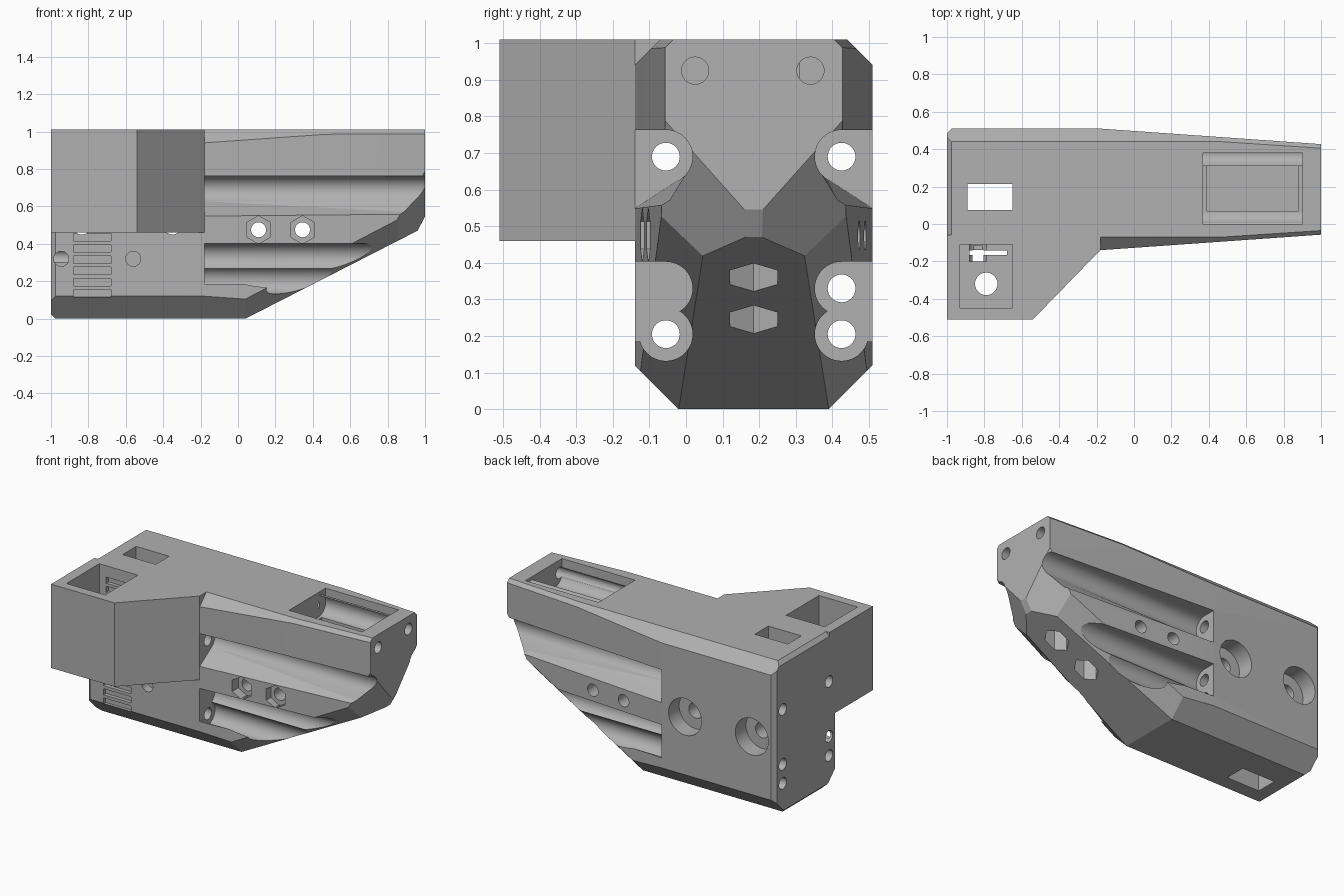
import bpy, bmesh, math
from mathutils import Vector, Matrix

if "Cube" in bpy.data.objects:
    bpy.data.objects.remove(bpy.data.objects["Cube"])

MID = 0.185   # y of the body's mirror plane
STEP = -0.18  # x where the tapered nose and the rod channels begin


def make(name, bm):
    bmesh.ops.recalc_face_normals(bm, faces=bm.faces)
    me = bpy.data.meshes.new(name)
    bm.to_mesh(me)
    bm.free()
    ob = bpy.data.objects.new(name, me)
    bpy.context.collection.objects.link(ob)
    return ob


def loft(name, ring_a, ring_b):
    bm = bmesh.new()
    a = [bm.verts.new(p) for p in ring_a]
    b = [bm.verts.new(p) for p in ring_b]
    n = len(a)
    for i in range(n):
        j = (i + 1) % n
        bm.faces.new((a[i], a[j], b[j], b[i]))
    bm.faces.new(a[::-1])
    bm.faces.new(b)
    bmesh.ops.triangulate(bm, faces=[f for f in bm.faces if len(f.verts) == 4])
    return make(name, bm)


def box(name, x, y, z):
    ring = [(x[0], y[0]), (x[1], y[0]), (x[1], y[1]), (x[0], y[1])]
    return loft(name, [(*p, z[0]) for p in ring], [(*p, z[1]) for p in ring])


def rod(name, start, axis, length, r, sides=48, turn=0.0):
    d = {"X": Vector((1, 0, 0)), "Y": Vector((0, 1, 0)), "Z": Vector((0, 0, 1))}[axis]
    bm = bmesh.new()
    m = (Matrix.Translation(Vector(start) + d * length / 2)
         @ d.to_track_quat("Z", "Y").to_matrix().to_4x4() @ Matrix.Rotation(turn, 4, "Z"))
    bmesh.ops.create_cone(bm, cap_ends=True, segments=sides, radius1=r, radius2=r,
                          depth=length, matrix=m)
    return make(name, bm)


def combine(target, tool, op="DIFFERENCE"):
    mod = target.modifiers.new("bool", "BOOLEAN")
    mod.operation, mod.object, mod.solver = op, tool, "EXACT"
    dg = bpy.context.evaluated_depsgraph_get()
    me = bpy.data.meshes.new_from_object(target.evaluated_get(dg))
    target.modifiers.clear()
    target.data = me
    bpy.data.objects.remove(tool)


def slice_off(bm, co, no):
    geom = bm.verts[:] + bm.edges[:] + bm.faces[:]
    cut = bmesh.ops.bisect_plane(bm, geom=geom, dist=1e-5, plane_co=co,
                                 plane_no=Vector(no).normalized(), clear_outer=True)
    edges = [e for e in cut["geom_cut"] if isinstance(e, bmesh.types.BMEdge)]
    if edges:
        bmesh.ops.holes_fill(bm, edges=[e for e in edges if e.is_boundary])


def through(a, b, c, inside=Vector((0, MID, 0.5))):
    a, b, c = Vector(a), Vector(b), Vector(c)
    n = (b - a).cross(c - a)
    return a, (n if n.dot(inside - a) < 0 else -n)


# Faceted body: a block sliced by planes, most of them on both sides
bm = bmesh.new()
bmesh.ops.create_cube(bm, size=1, matrix=Matrix.Translation((0, MID, 0.505))
                      @ Matrix.Diagonal((2, 0.65, 1.01, 1)))
sides = [
    through((STEP, 0.51, 0), (STEP, 0.51, 1), (1, 0.427, 1)),           # side taper
    ((0, 0.51, 0.94), (0, 1, 1)),                                       # top chamfer
    through((0.47, 0.44, 1.01), (1, 0.405, 1.01), (1, 0.427, 0.988)),   # nose top chamfer
    ((0, 0.51, 0.12), (0, 1, -1)),                                      # bottom chamfer
    through((0.04, 0.39, 0), (0.86, 0.325, 0.42), (0.58, 0.47, 0.40)),  # slope chamfer
    through((1, 0.42, 0.78), (1, 0.21, 0.545), (0.86, 0.325, 0.42)),    # nose facet
    ((-0.975, 0.51, 0), (-1, 1, 0)),                                    # rear corner
]
for co, no in sides:
    slice_off(bm, co, no)
    slice_off(bm, (co[0], 2 * MID - co[1], co[2]), (no[0], -no[1], no[2]))
slice_off(bm, (0.04, 0, 0), (0.47, 0, -0.92))
slice_off(bm, (1, 0, 0.545), (0.075, 0, -0.04))
slice_off(bm, (-0.975, 0, 0), (-1, 0, -1))
slice_off(bm, (-0.975, 0, 1.01), (-1, 0, 1))
body = make("housing", bm)

# Side box with an angled cheek
plan = [(-1, -0.51), (-0.54, -0.51), (STEP, -0.14), (STEP, -0.06), (-1, -0.06)]
combine(body, loft("side_box", [(*p, 0.46) for p in plan], [(*p, 1.01) for p in plan]), "UNION")

# Rod channels on both sides of the nose, with bores running to the rear
for side in (-1, 1):
    def at(y):
        return y if side < 0 else 2 * MID - y

    yc = at(-0.055)
    for z in (0.69, 0.33, 0.205):
        combine(body, rod("channel", (STEP, yc, z), "X", 1.3, 0.073))
        blind = side < 0 and z == 0.33
        combine(body, rod("bore", (-1.1, yc, z), "X", 0.25 if blind else 1.1, 0.038, 32))

    def opening(x, edge_y, edge_z, tan_y, tan_z):
        pts = [(-0.055, 0.763), (-0.4, 0.763), (-0.4, edge_z), (edge_y, edge_z), (tan_y, tan_z)]
        return [(x, at(y), z) for y, z in pts]

    combine(body, loft("upper_opening", opening(STEP, -0.142, 0.547, -0.017, 0.628),
                       opening(1.1, -0.05, 0.56, 0.0, 0.642)))
    combine(body, box("lower_opening", (STEP, 1.1), sorted((at(-0.4), yc)), (0.185, 0.403)))

# Cross bolts with hexagonal nut recesses on the front side
for x in (0.11, 0.345):
    combine(body, rod("cross_hole", (x, -0.3, 0.475), "Y", 1.0, 0.04, 32))
    combine(body, rod("nut_recess", (x, -0.3, 0.475), "Y", 0.24, 0.075, 6, 0))

# Vertical nut recesses in the sloping underside
for x in (0.745, 0.52):
    combine(body, rod("slope_recess", (x, MID, 0), "Z", 0.5, 0.075, 6, math.pi / 2))

# Counterbored mounting holes in the back
for x in (-0.35, -0.835):
    combine(body, rod("mount_hole", (x, -0.2, 0.5), "Y", 0.9, 0.05, 32))
    combine(body, rod("counterbore", (x, 0.4, 0.5), "Y", 0.3, 0.12))

# Blind pin holes on the front and on the nose
for x in (-0.945, -0.56):
    combine(body, rod("pin_hole", (x, -0.2, 0.32), "Y", 0.12, 0.04, 32))
for y in (0.025, 0.34):
    combine(body, rod("nose_hole", (0.3, y, 0.925), "X", 0.8, 0.037, 32))

# Nose pocket: round-bottomed trough with a deeper middle
combine(body, box("pocket", (0.37, 0.90), (0.0, 0.38), (0.92, 1.2)))
for y in (0.07, 0.31):
    combine(body, rod("pocket_round", (0.37, y, 0.92), "X", 0.53, 0.07))
combine(body, box("pocket_floor", (0.37, 0.90), (0.07, 0.31), (0.85, 1.0)))
combine(body, box("pocket_well", (0.39, 0.88), (0.07, 0.31), (0.76, 0.9)))

# Rear shaft, side box pocket, its drain hole and slot
combine(body, box("rear_shaft", (-0.89, -0.65), (0.075, 0.215), (-0.1, 1.2)))
combine(body, box("box_pocket", (-0.93, -0.65), (-0.45, -0.11), (0.52, 1.2)))
combine(body, rod("drain", (-0.79, -0.32, 0.4), "Z", 0.3, 0.06, 32))
combine(body, box("slot", (-0.88, -0.68), (-0.165, -0.141), (0.4, 0.6)))

# Row of vent grooves below the box and inside its pocket
for i in range(14):
    z = 0.135 + 0.06 * i
    if abs(z - 0.49) < 0.04:
        continue
    depth = -0.115 if z < 0.46 else -0.085
    combine(body, box("groove", (-0.88, -0.68), (-0.2, depth), (z - 0.02, z + 0.02)))

# Single grey material
mat = bpy.data.materials.new("light_grey")
mat.use_nodes = True
grey = (0.44, 0.44, 0.44, 1)
mat.diffuse_color = grey
mat.node_tree.nodes["Principled BSDF"].inputs["Base Color"].default_value = grey
body.data.materials.clear()
body.data.materials.append(mat)
for p in body.data.polygons:
    p.material_index = 0

bpy.ops.object.select_all(action="DESELECT")
body.select_set(True)
bpy.context.view_layer.objects.active = body
bpy.ops.object.shade_smooth_by_angle(angle=math.radians(20))
